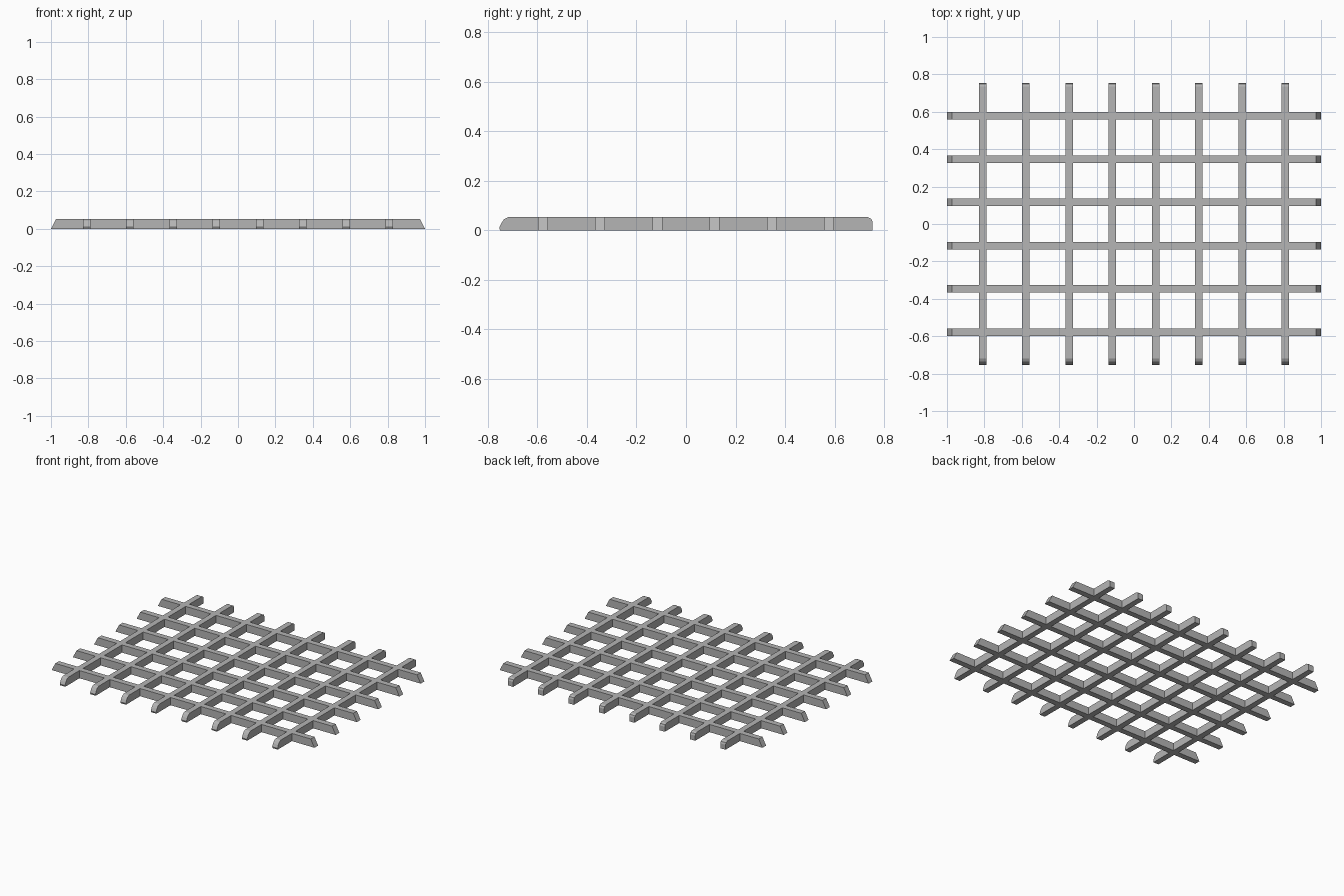
import bpy
from mathutils import Matrix

cube = bpy.data.objects.get("Cube")
if cube:
    bpy.data.objects.remove(cube)

PITCH = 0.231
WIDTH = 0.04
HEIGHT = 0.053

grey = bpy.data.materials.new("steel grey")
grey.use_nodes = True
colour = (0.46, 0.46, 0.46, 1)
grey.diffuse_color = colour
grey.node_tree.nodes["Principled BSDF"].inputs["Base Color"].default_value = colour


def bar_mesh(name, profile):
    """Extrude a (length, height) side profile across the bar width."""
    n = len(profile)
    verts = [(s * WIDTH / 2, y, z) for s in (-1, 1) for y, z in profile]
    faces = [list(range(n))[::-1], list(range(n, 2 * n))]
    faces += [(i, (i + 1) % n, n + (i + 1) % n, n + i) for i in range(n)]
    mesh = bpy.data.meshes.new(name)
    mesh.from_pydata(verts, [], faces)
    mesh.materials.append(grey)
    return mesh


def lay_bars(name, mesh, count, place):
    for i in range(count):
        bar = bpy.data.objects.new(f"{name}_{i + 1}", mesh)
        bar.matrix_world = place((i - (count - 1) / 2) * PITCH)
        bpy.context.collection.objects.link(bar)


# Long bars running left to right, with slanted ends
cross = bar_mesh("cross_bar", [(-1, 0), (1, 0), (0.972, HEIGHT), (-0.972, HEIGHT)])
lay_bars("cross_bar", cross, 6,
         lambda p: Matrix.Translation((0, p, 0)) @ Matrix.Rotation(-1.5707963, 4, "Z"))

# Bars running front to back, nosed at the front and eased at the back
depth = bar_mesh("depth_bar", [
    (-0.751, 0), (0.753, 0), (0.753, 0.034), (0.748, 0.046), (0.734, HEIGHT),
    (-0.718, HEIGHT), (-0.734, 0.045), (-0.745, 0.03), (-0.754, 0.01)])
lay_bars("depth_bar", depth, 8, lambda p: Matrix.Translation((p, 0, 0)))
